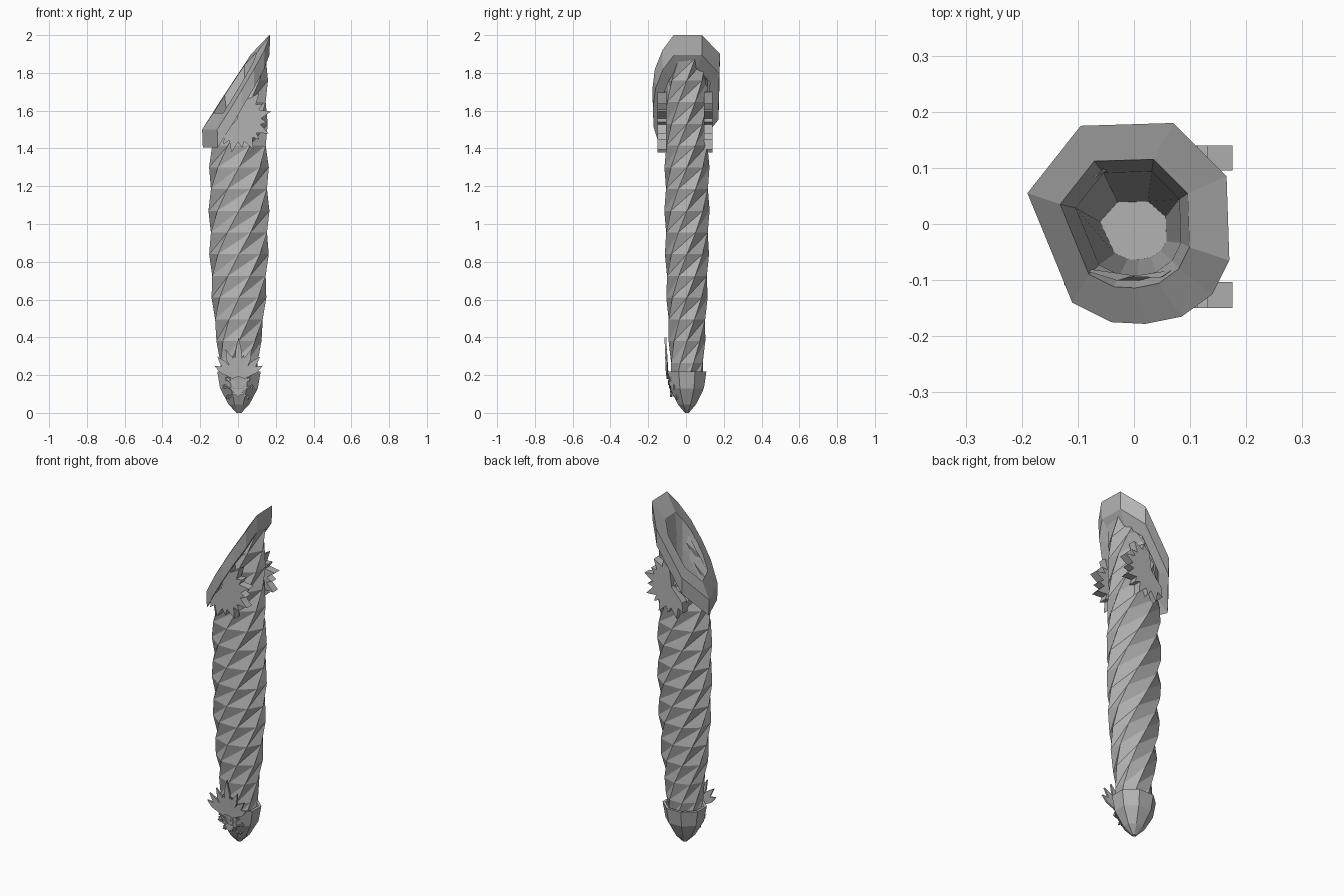
import bpy, bmesh, math
from mathutils import Vector

if "Cube" in bpy.data.objects:
    bpy.data.objects.remove(bpy.data.objects["Cube"], do_unlink=True)

GREY = (0.45, 0.45, 0.45, 1)
mat = bpy.data.materials.new("plain_grey")
mat.use_nodes = True
mat.diffuse_color = GREY
mat.node_tree.nodes["Principled BSDF"].inputs["Base Color"].default_value = GREY


def finish(name, bm):
    bmesh.ops.recalc_face_normals(bm, faces=bm.faces)
    mesh = bpy.data.meshes.new(name)
    bm.to_mesh(mesh)
    bm.free()
    mesh.materials.append(mat)
    obj = bpy.data.objects.new(name, mesh)
    bpy.context.collection.objects.link(obj)
    return obj


def loft(bm, rings, split=False, closed=False, cap=False):
    """Skin rings of points; split cuts every quad along its long diagonal."""
    loops = [[bm.verts.new(p) for p in ring] for ring in rings]
    pairs = list(zip(loops, loops[1:]))
    if closed:
        pairs.append((loops[-1], loops[0]))
    for a, b in pairs:
        n = len(a)
        for i in range(n):
            j = (i + 1) % n
            if split:
                bm.faces.new((a[i], a[j], b[j]))
                bm.faces.new((a[i], b[j], b[i]))
            else:
                bm.faces.new((a[i], a[j], b[j], b[i]))
    if cap:
        bm.faces.new(loops[-1])


def lerp_profile(profile, z):
    for (z0, *a), (z1, *b) in zip(profile, profile[1:]):
        if z <= z1:
            t = max(0, (z - z0) / (z1 - z0))
            return [p + (q - p) * t for p, q in zip(a, b)]
    return list(profile[-1][1:])


def oval(rx, ry, z, turn, sides=8):
    return [(0.005 + rx * math.cos(turn + math.tau * i / sides),
             0.005 + ry * math.sin(turn + math.tau * i / sides), z)
            for i in range(sides)]


def petal(bm, hub, angle, length, width, depth, lean=0.0, root=0.15):
    """Pointed leaf standing in the xz plane, given thickness along y."""
    along = Vector((math.cos(angle), lean, math.sin(angle)))
    side = Vector((-math.sin(angle), 0, math.cos(angle))) * width / 2
    outline = [(0, -root), (0.65, -1), (1, 0), (0.65, 1), (0, root)]
    flat = [Vector(hub) + along * length * u + side * v for u, v in outline]
    back = [bm.verts.new(p) for p in flat]
    front = [bm.verts.new(p + Vector((0, depth, 0))) for p in flat]
    bm.faces.new(back)
    bm.faces.new(front)
    for i in range(5):
        j = (i + 1) % 5
        bm.faces.new((back[i], back[j], front[j], front[i]))


# Twisted body, cut off at a slant under the collar
BODY = [(0.15, 0.095, 0.085), (0.35, 0.115, 0.095), (0.5, 0.137, 0.105),
        (0.75, 0.155, 0.115), (1.0, 0.162, 0.12), (1.25, 0.16, 0.12),
        (1.45, 0.152, 0.117), (2.0, 0.155, 0.11)]
bm = bmesh.new()
STEP = 0.115
rings = []
for k in range(17):
    z = 0.15 + k * STEP
    rx, ry = lerp_profile(BODY, z)
    rings.append(oval(rx, ry, z, math.radians(22.5) * k))
loft(bm, rings, split=True)
bmesh.ops.bisect_plane(bm, geom=bm.verts[:] + bm.edges[:] + bm.faces[:],
                       plane_co=(0, 0, 1.69), plane_no=(-1.5, 0, 1),
                       clear_outer=True)
finish("twisted_body", bm)

# Slanted collar with hollow mouth
OUTER = [Vector(p) for p in [
    (-0.19, 0.055, 1.5), (-0.11, -0.14, 1.5), (-0.04, -0.175, 1.61),
    (0.02, -0.178, 1.71), (0.085, -0.165, 1.82), (0.14, -0.125, 1.92),
    (0.17, -0.065, 2.0), (0.165, 0.085, 2.0), (0.07, 0.18, 1.9),
    (-0.095, 0.175, 1.65)]]
MID = Vector((0, 0, 1.74))


def collar_ring(scale, drop, shift=0.0):
    return [MID + (p - MID) * scale + Vector((shift, 0, -drop)) for p in OUTER]


floor = [(p.x * 0.33 + 0.002, p.y * 0.29 - 0.012, 0.3) for p in OUTER]
bm = bmesh.new()
loft(bm, [collar_ring(0.7, 0.1), collar_ring(0.98, 0.1), collar_ring(1, 0),
          collar_ring(0.64, 0, -0.01), collar_ring(0.52, 0.15, -0.005),
          floor], cap=True)
finish("collar", bm)

# Fans of thick petals on both sides below the collar
for label, y, depth in (("front", -0.103, -0.047), ("back", 0.095, 0.045)):
    bm = bmesh.new()
    for i, deg in enumerate(range(-120, 80, 19)):
        petal(bm, (0.0, y, 1.555), math.radians(deg),
              0.18 if i % 2 else 0.155, 0.05, depth)
    finish(label + "_petal_fan", bm)

# Faceted tip cup
TIP = [(0.0, 0.012, 0.01), (0.045, 0.055, 0.048), (0.13, 0.1, 0.09),
       (0.22, 0.115, 0.103)]
FLAT = math.cos(math.pi / 8)


def tip_ring(z, scale=1.0):
    rx, ry = lerp_profile(TIP, z)
    return oval(rx * scale / FLAT, ry * scale / FLAT, z, math.pi / 8)


bm = bmesh.new()
loft(bm, [tip_ring(0.17, 0.85), tip_ring(0.22, 0.87)]
     + [tip_ring(row[0]) for row in reversed(TIP)], cap=True)
finish("tip_cup", bm)

# Spiky leaves rising from the front of the cup
bm = bmesh.new()
for deg, length in ((0, 0.21), (22, 0.16), (42, 0.145), (60, 0.12), (11, 0.12)):
    for side in ((1, -1) if deg else (1,)):
        petal(bm, (0.003 + side * deg * 0.0004, -0.092, 0.19),
              math.radians(90 - side * deg), length, 0.034, -0.01,
              lean=-0.06, root=0.7)
finish("tip_leaves", bm)


# Raised sprigs on the front of the cup
def tip_front(x, z):
    rx, ry = lerp_profile(TIP, z)
    corner = min(1.0, max(0.0, (1 - abs(x) / rx) / 0.586))
    return 0.005 - ry * (0.414 + 0.586 * corner)


def rosette(bm, x, z, size, count):
    for i in range(count):
        petal(bm, (x, tip_front(x, z) + 0.003, z), math.tau * i / count,
              size, size * 0.6, -0.009, root=0.4)


bm = bmesh.new()
rosette(bm, 0.0, 0.115, 0.03, 8)
for side in (-1, 1):
    for x, z in ((0.055, 0.18), (0.07, 0.14), (0.05, 0.085), (0.025, 0.16)):
        rosette(bm, side * x, z, 0.014, 5)
        start = Vector((0, 0, 0.115))
        reach = Vector((side * x, 0, z)) - start
        for t in (0.3, 0.65):
            p = start + reach * t
            petal(bm, (p.x, tip_front(p.x, p.z) + 0.003, p.z),
                  math.atan2(reach.z, reach.x), reach.length * 0.4,
                  0.008, -0.007, root=0.8)
finish("tip_sprigs", bm)
